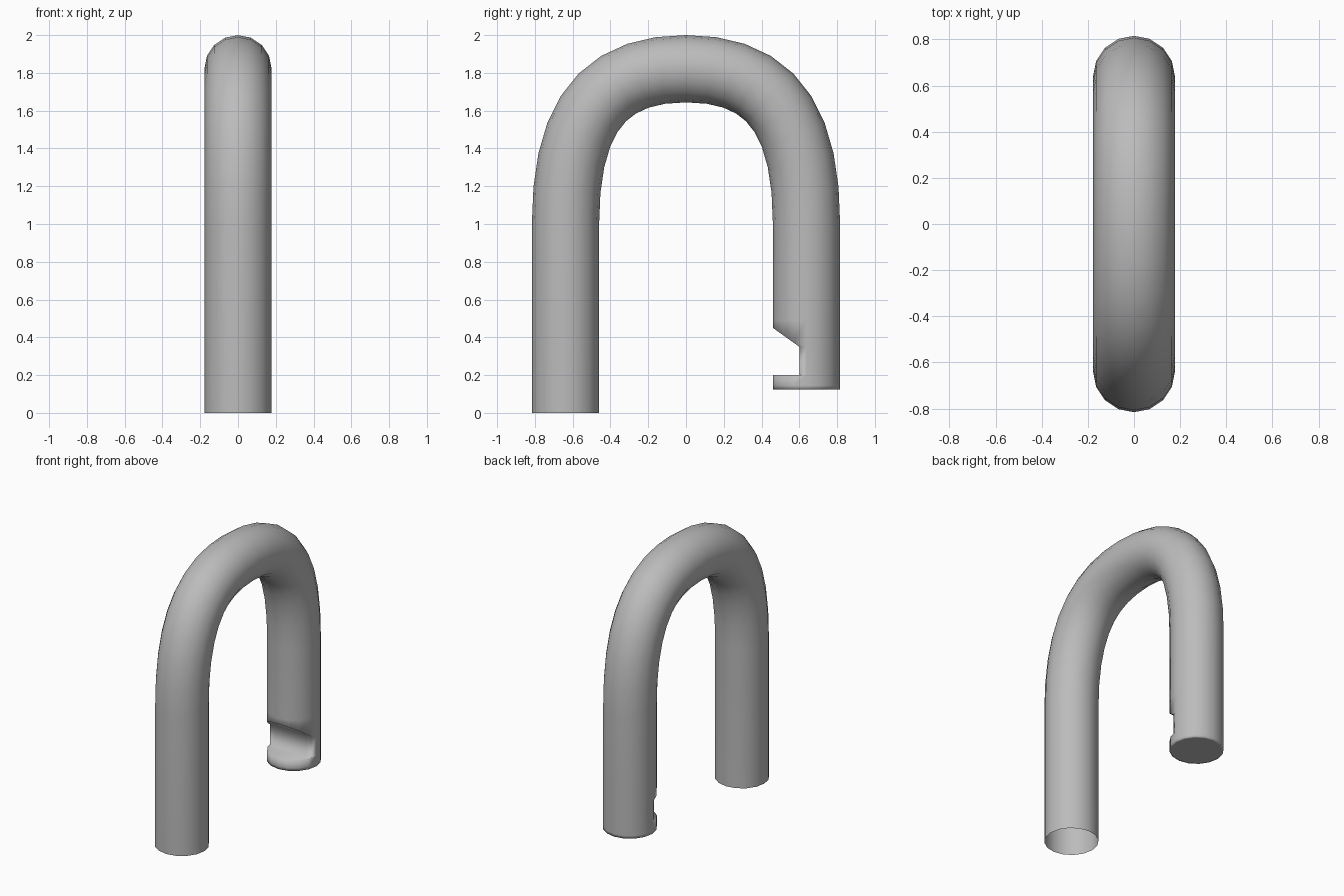
import bpy, bmesh, math
from mathutils import Vector
from mathutils.geometry import interpolate_bezier

cube = bpy.data.objects.get("Cube")
if cube:
    bpy.data.objects.remove(cube, do_unlink=True)

SIDES, RADIUS, LEG_Y = 16, 0.178, 0.638
SPRING, CROWN = 1.0, 1.822
FOOT, LIP, NOTCH_TOP, NOTCH_Y, SLOPE = 0.125, 0.2, 0.35, 0.6, 0.714

metal = bpy.data.materials.new("grey metal")
metal.use_nodes = True
metal.diffuse_color = (0.5, 0.5, 0.5, 1)
metal.node_tree.nodes["Principled BSDF"].inputs["Base Color"].default_value = (0.5, 0.5, 0.5, 1)


def ring(centre, normal, radius=RADIUS):
    """Circle of points around the bar; normal points to the outside of the arch."""
    pts = []
    for i in range(SIDES):
        a = math.tau * i / SIDES
        pts.append(centre + normal * math.cos(a) * radius + Vector((math.sin(a) * radius, 0, 0)))
    return pts


def back_ring(z, radius=RADIUS):
    return ring(Vector((0, LEG_Y, z)), Vector((0, 1, 0)), radius)


def clamped(points):
    """Flatten the inner side of a ring to the notch wall."""
    return [Vector((p.x, max(p.y, NOTCH_Y), p.z)) for p in points]


# Back leg: closed foot, locking notch, then the plain shaft
rings = [back_ring(FOOT, RADIUS - 0.012), back_ring(FOOT), back_ring(FOOT + 0.02), back_ring(LIP),
         clamped(back_ring(LIP)), clamped(back_ring(NOTCH_TOP))]
rings.append([p + Vector((0, 0, max(0, NOTCH_Y - p.y) * SLOPE)) for p in back_ring(NOTCH_TOP)])
rings.append(back_ring(0.49))

# Arch: one half curve, mirrored to the front
half = interpolate_bezier(Vector((0, LEG_Y, SPRING)), Vector((0, LEG_Y, SPRING + 0.58)),
                          Vector((0, 0.43, CROWN)), Vector((0, 0, CROWN)), 10)
path = list(half) + [Vector((0, -p.y, p.z)) for p in reversed(half[:-1])]
for i, p in enumerate(path):
    if i in (0, len(path) - 1):
        tangent = Vector((0, 0, 1 if i == 0 else -1))
    else:
        tangent = (path[i + 1] - path[i - 1]).normalized()
    rings.append(ring(p, Vector((0, tangent.z, -tangent.y))))

# Front leg: plain shaft with an open end
rings.append(ring(Vector((0, -LEG_Y, 0)), Vector((0, -1, 0))))

# Skin the rings and close the back foot
bm = bmesh.new()
loops = [[bm.verts.new(p) for p in r] for r in rings]
for low, high in zip(loops, loops[1:]):
    for i in range(SIDES):
        j = (i + 1) % SIDES
        bm.faces.new((low[j], low[i], high[i], high[j]))
bm.faces.new(loops[0])
bmesh.ops.remove_doubles(bm, verts=bm.verts, dist=0.0005)
bmesh.ops.recalc_face_normals(bm, faces=bm.faces)
if max(bm.faces, key=lambda f: f.calc_center_median().z).normal.z < 0:
    bmesh.ops.reverse_faces(bm, faces=bm.faces)
for f in bm.faces:
    f.smooth = True

mesh = bpy.data.meshes.new("shackle")
bm.to_mesh(mesh)
bm.free()
mesh.materials.append(metal)
shackle = bpy.data.objects.new("shackle", mesh)
bpy.context.collection.objects.link(shackle)
